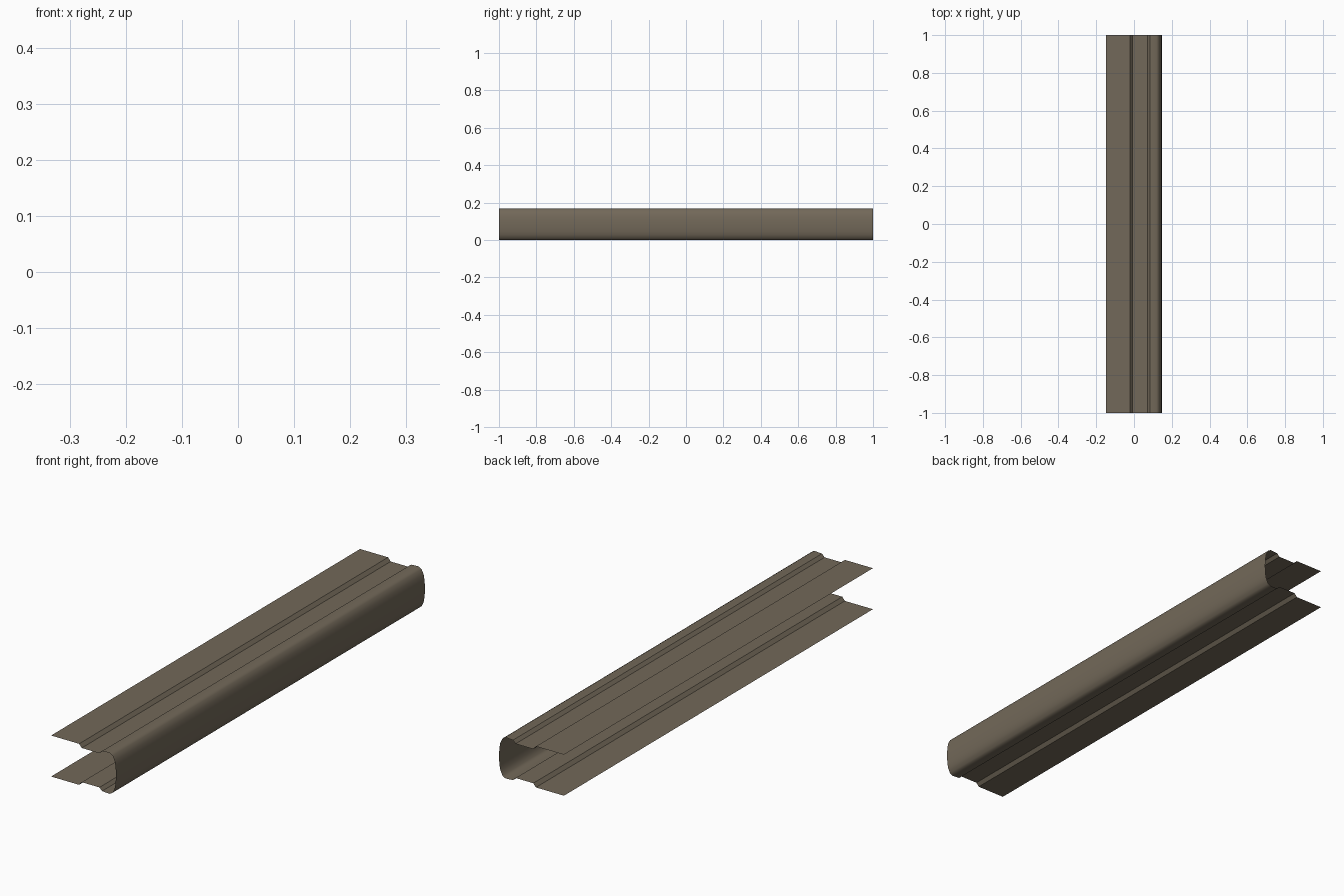
import bpy, bmesh, math

if "Cube" in bpy.data.objects:
    bpy.data.objects.remove(bpy.data.objects["Cube"])

H = 0.168          # overall height
MID = H / 2

# Colour
mat = bpy.data.materials.new("weathered brown metal")
mat.diffuse_color = (0.17, 0.14, 0.10, 1)
mat.use_nodes = True
mat.node_tree.nodes["Principled BSDF"].inputs["Base Color"].default_value = mat.diffuse_color

# Upper half of the channel cross-section (x, z): flange, groove, lip, corner
upper = [(-0.147, H), (-0.02, H), (-0.008, H - 0.014), (0.072, H - 0.014),
         (0.084, H - 0.002), (0.118, H), (0.126, H - 0.004)]

# Bowed web: shallow arc from the corner down to the mirrored corner
half = MID - 0.008
web = []
for i in range(0, 9):
    t = i / 8 * 2 - 1
    web.append((0.129 + 0.018 * math.sqrt(1 - 0.98 * t * t) , MID - half * t))

lower = [(x, H - z) for x, z in reversed(upper)]
profile = upper + web + lower

# Sweep the cross-section along y as one thin sheet
bm = bmesh.new()
rows = [[bm.verts.new((x, y, z)) for x, z in profile] for y in (-1, 1)]
for i in range(len(profile) - 1):
    f = bm.faces.new((rows[0][i], rows[0][i + 1], rows[1][i + 1], rows[1][i]))
    f.smooth = True
me = bpy.data.meshes.new("channel_rail")
bm.to_mesh(me)
bm.free()
me.materials.append(mat)
rail = bpy.data.objects.new("channel_rail", me)
bpy.context.collection.objects.link(rail)

# Smooth web, crisp folds
bpy.context.view_layer.objects.active = rail
rail.select_set(True)
bpy.ops.object.shade_smooth_by_angle(angle=math.radians(30))
